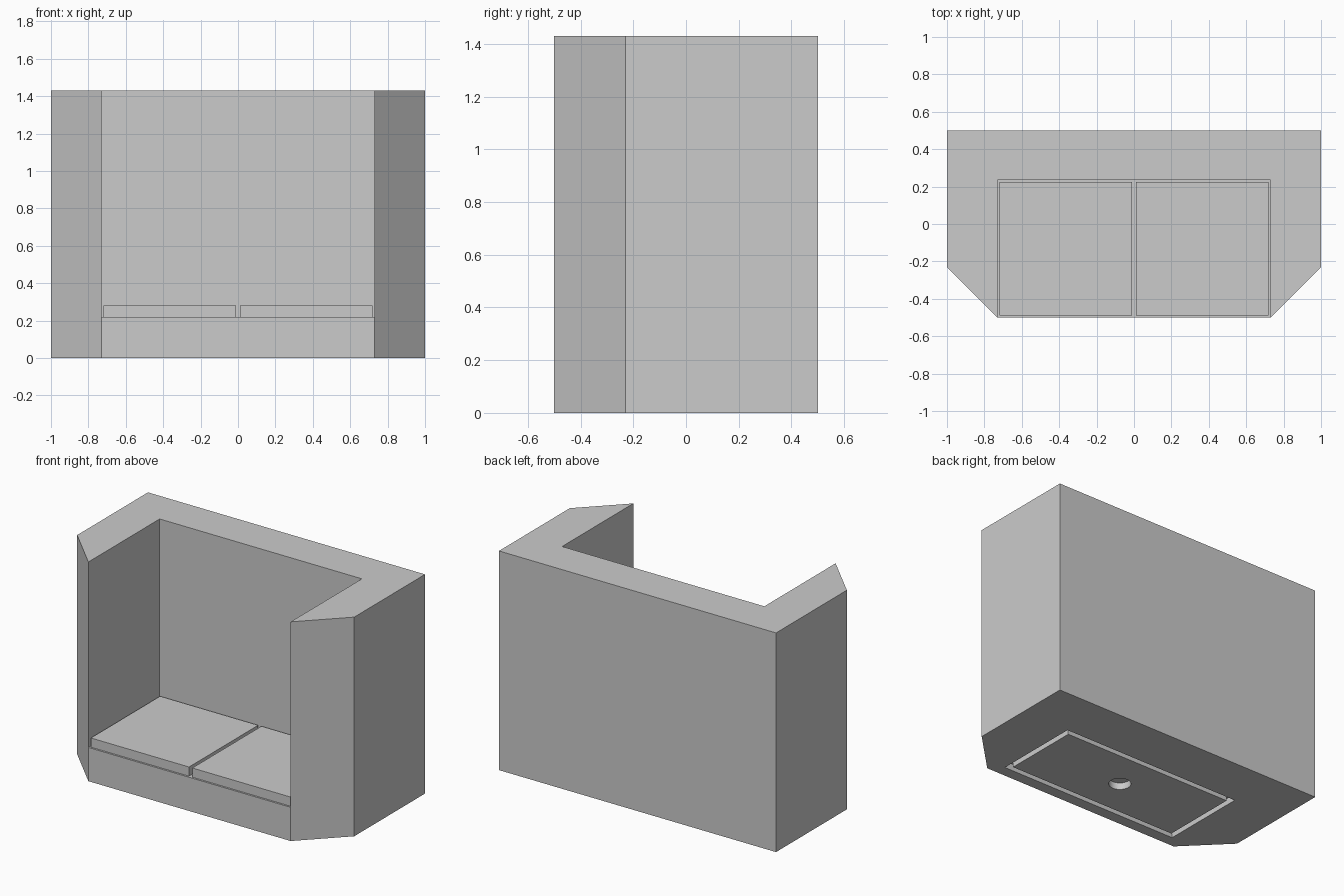
import bpy
import bmesh

default_cube = bpy.data.objects.get("Cube")
if default_cube:
    bpy.data.objects.remove(default_cube, do_unlink=True)

GREY = (0.6, 0.6, 0.6, 1.0)
grey = bpy.data.materials.new("light_grey")
grey.use_nodes = True
grey.diffuse_color = GREY
grey.node_tree.nodes["Principled BSDF"].inputs["Base Color"].default_value = GREY

HEIGHT = 1.43
SEAT_TOP = 0.22
RECESS = 0.045
IN_X, IN_BACK, FRONT = 0.73, 0.235, -0.5
MID_Y = (IN_BACK + FRONT) / 2


def prism(name, outline, z0, z1):
    """Extrude a flat outline from z0 up to z1."""
    bm = bmesh.new()
    base = bm.faces.new([bm.verts.new((x, y, z0)) for x, y in outline])
    top = bmesh.ops.extrude_face_region(bm, geom=[base])["geom"]
    verts = [v for v in top if isinstance(v, bmesh.types.BMVert)]
    bmesh.ops.translate(bm, verts=verts, vec=(0, 0, z1 - z0))
    bmesh.ops.recalc_face_normals(bm, faces=bm.faces)
    mesh = bpy.data.meshes.new(name)
    bm.to_mesh(mesh)
    bm.free()
    mesh.materials.append(grey)
    obj = bpy.data.objects.new(name, mesh)
    bpy.context.collection.objects.link(obj)
    return obj


def box(name, x0, x1, y0, y1, z0, z1):
    return prism(name, [(x0, y0), (x1, y0), (x1, y1), (x0, y1)], z0, z1)


def cut(target, cutter):
    mod = target.modifiers.new("cut", "BOOLEAN")
    mod.operation = "DIFFERENCE"
    mod.solver = "EXACT"
    mod.object = cutter
    cutter.hide_render = True
    cutter.hide_set(True)
    cutter.display_type = "WIRE"


# Back and side walls: a U in plan with chamfered front corners
half = [(IN_X, IN_BACK), (IN_X, FRONT), (1, -0.23), (1, 0.5)]
prism("surround_walls", half + [(-x, y) for x, y in reversed(half)], 0, HEIGHT)

# Seat base, recessed underneath
seat = box("seat_base", -IN_X, IN_X, FRONT, IN_BACK, 0, SEAT_TOP)
margin = 0.075
cut(seat, box("recess_cutter", -IN_X + margin, IN_X - margin,
              FRONT + margin, IN_BACK - margin, -0.1, RECESS))

# Plinth inside the recess with a round hole, leaving a groove around it
margin = 0.11
plinth = box("plinth", -IN_X + margin, IN_X - margin,
             FRONT + margin, IN_BACK - margin, 0, RECESS)
bpy.ops.mesh.primitive_cylinder_add(vertices=32, radius=0.067, depth=0.4,
                                    location=(0, MID_Y, 0))
hole = bpy.context.object
hole.name = "hole_cutter"
hole.data.materials.append(grey)
bpy.ops.object.shade_smooth_by_angle()
cut(plinth, hole)

# Two seat cushions
for side, x0 in (("right", -0.72), ("left", 0.012)):
    box(side + "_cushion", x0, x0 + 0.708, FRONT + 0.012, IN_BACK - 0.01,
        SEAT_TOP, 0.28)
